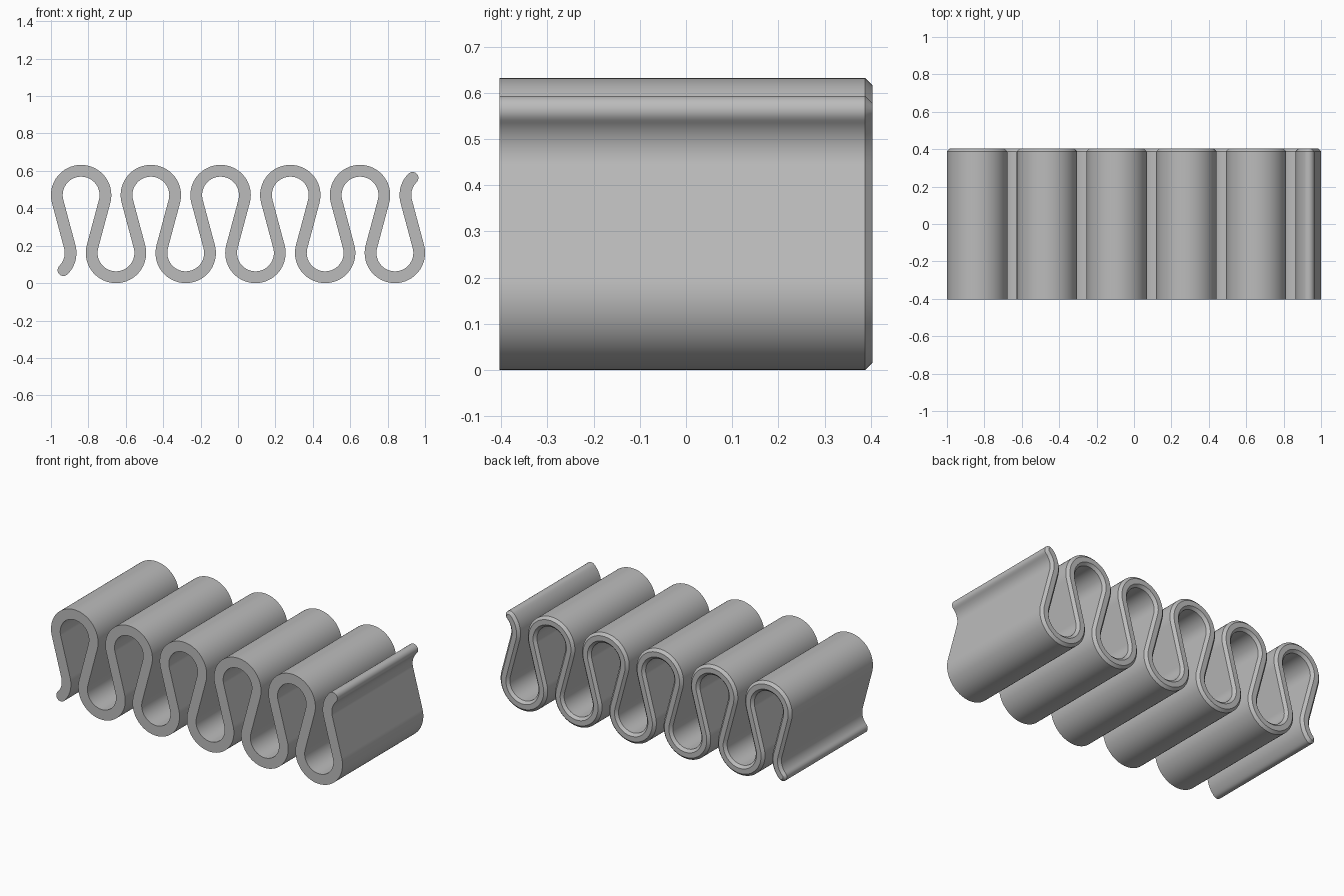
import bpy
import bmesh
from math import acos, atan2, cos, sin, hypot, pi, radians
from mathutils import Vector

if "Cube" in bpy.data.objects:
    bpy.data.objects.remove(bpy.data.objects["Cube"])

RADIUS = 0.13        # centreline radius of each bend
HALF = 0.0315        # half the band thickness
CHAMFER = 0.016
DEPTH = 0.404        # half the extrusion length
STEP = 0.1864        # sideways distance between neighbouring bends
LOW, HIGH = 0.1615, 0.4705
BENDS = 10
ARC_STEPS, CAP_STEPS = 40, 10

# Angle at which a bend meets the straight wall
span = hypot(STEP, HIGH - LOW)
TANGENT = atan2(LOW - HIGH, STEP) + acos(2 * RADIUS / span)


def serpentine():
    """Centreline points with their left-hand normals."""
    path = []
    for i in range(-1, BENDS + 1):
        x = (i - (BENDS - 1) / 2) * STEP
        top = i % 2 == 0
        if top:
            start, end = pi - TANGENT, TANGENT
        else:
            start, end = pi + TANGENT, 2 * pi - TANGENT
        if i == -1:
            start = radians(315)
        if i == BENDS:
            end = radians(135)
        steps = ARC_STEPS if 0 <= i < BENDS else ARC_STEPS // 3
        for k in range(steps + 1):
            a = start + (end - start) * k / steps
            out = Vector((cos(a), 0, sin(a)))
            centre = Vector((x, 0, HIGH if top else LOW))
            path.append((centre + out * RADIUS, out if top else -out))
    return path


def outline(path, half, y):
    """Closed outline of the band: left side, end cap, right side, start cap."""
    def cap(point, normal):
        along = Vector((normal.z, 0, -normal.x))
        angles = [pi * k / CAP_STEPS for k in range(1, CAP_STEPS)]
        return [point + half * (cos(a) * normal + sin(a) * along) for a in angles]

    left = [p + n * half for p, n in path]
    right = [p - n * half for p, n in reversed(path)]
    points = left + cap(*path[-1]) + right + cap(path[0][0], -path[0][1])
    return [p + Vector((0, y, 0)) for p in points]


# Extruded band, square at the front and chamfered at the back
path = serpentine()
bm = bmesh.new()
sections = [(HALF, -DEPTH), (HALF, DEPTH - CHAMFER), (HALF - CHAMFER, DEPTH)]
rings = [[bm.verts.new(p) for p in outline(path, h, y)] for h, y in sections]
for a, b in zip(rings, rings[1:]):
    for i in range(len(a)):
        j = (i + 1) % len(a)
        bm.faces.new((a[i], a[j], b[j], b[i]))

# End faces: quads across the band, one rounded face at each tip
n = len(path)
right_end = 2 * n + CAP_STEPS - 2
for ring in (rings[0], rings[-1]):
    for i in range(n - 1):
        bm.faces.new((ring[i], ring[i + 1], ring[right_end - i - 1], ring[right_end - i]))
    bm.faces.new(ring[n - 1:n + CAP_STEPS])
    bm.faces.new(ring[right_end:] + ring[:1])
bmesh.ops.recalc_face_normals(bm, faces=bm.faces)

mesh = bpy.data.meshes.new("serpentine_band")
bm.to_mesh(mesh)
bm.free()
band = bpy.data.objects.new("serpentine_band", mesh)
bpy.context.collection.objects.link(band)

# Plain grey finish
grey = bpy.data.materials.new("mid_grey")
grey.use_nodes = True
colour = (0.5, 0.5, 0.5, 1)
grey.diffuse_color = colour
grey.node_tree.nodes["Principled BSDF"].inputs["Base Color"].default_value = colour
mesh.materials.append(grey)

bpy.ops.object.select_all(action="DESELECT")
band.select_set(True)
bpy.context.view_layer.objects.active = band
bpy.ops.object.shade_smooth_by_angle(angle=radians(30))
